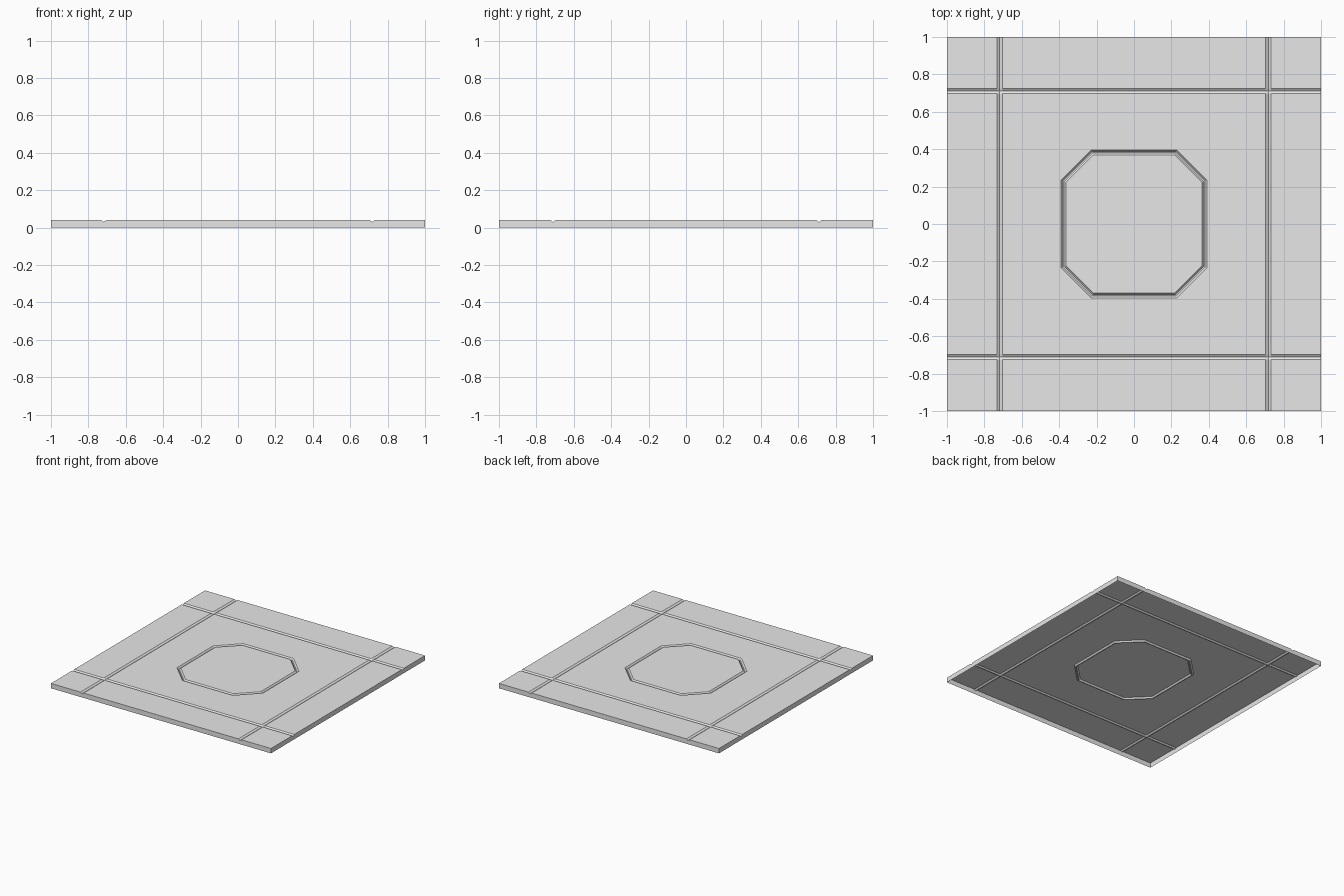
import bpy, bmesh

if "Cube" in bpy.data.objects:
    bpy.data.objects.remove(bpy.data.objects["Cube"])

TOP = 0.04                 # height of the tile surface
GX, GY = 0.718, 0.711      # groove positions
HW, DEPTH = 0.014, 0.01    # groove half width and depth

mat = bpy.data.materials.new("light grey")
mat.diffuse_color = (0.8, 0.8, 0.8, 1)
mat.use_nodes = True
mat.node_tree.nodes["Principled BSDF"].inputs["Base Color"].default_value = mat.diffuse_color

bm = bmesh.new()


def stops(g):
    return [-1, -g - HW, -g, -g + HW, g - HW, g, g + HW, 1]


# top sheet with crossing V grooves
xs, ys = stops(GX), stops(GY)
grid = [[bm.verts.new((x, y, TOP - DEPTH if i in (2, 5) or j in (2, 5) else TOP))
         for j, y in enumerate(ys)] for i, x in enumerate(xs)]
for i in range(7):
    for j in range(7):
        if (i, j) != (3, 3):
            bm.faces.new((grid[i][j], grid[i + 1][j], grid[i + 1][j + 1], grid[i][j + 1]))


# octagonal groove rings in the centre panel
def octagon(d, z):
    a, b, c, e = 0.39 - d, 0.396 - d, 0.228 - 0.41 * d, 0.235 - 0.41 * d
    pts = [(-c, -b), (c, -b), (a, -e), (a, e), (c, b), (-c, b), (-a, e), (-a, -e)]
    return [bm.verts.new((x, y, z)) for x, y in pts]


rings = [octagon(d, z) for d, z in
         ((0, TOP), (0.01, TOP - 0.012), (0.017, TOP - 0.012), (0.027, TOP))]
for a, b in zip(rings, rings[1:]):
    for k in range(8):
        n = (k + 1) % 8
        bm.faces.new((a[k], a[n], b[n], b[k]))
bm.faces.new(rings[-1])

# flat panel between octagon and straight grooves
corners = [grid[3][3], grid[4][3], grid[4][4], grid[3][4]]
o = rings[0]
for k in range(4):
    p, q = corners[k], corners[(k + 1) % 4]
    bm.faces.new((p, q, o[2 * k + 1], o[2 * k]))
    bm.faces.new((q, o[(2 * k + 2) % 8], o[2 * k + 1]))

# side skirt, open underneath
rim = ([grid[i][0] for i in range(7)] + [grid[7][j] for j in range(7)]
       + [grid[i][7] for i in range(7, 0, -1)] + [grid[0][j] for j in range(7, 0, -1)])
low = [bm.verts.new((v.co.x, v.co.y, 0)) for v in rim]
for k in range(len(rim)):
    n = (k + 1) % len(rim)
    bm.faces.new((low[k], low[n], rim[n], rim[k]))

bm.normal_update()
me = bpy.data.meshes.new("grooved_floor_tile")
bm.to_mesh(me)
bm.free()
me.materials.append(mat)
ob = bpy.data.objects.new("grooved_floor_tile", me)
bpy.context.collection.objects.link(ob)
